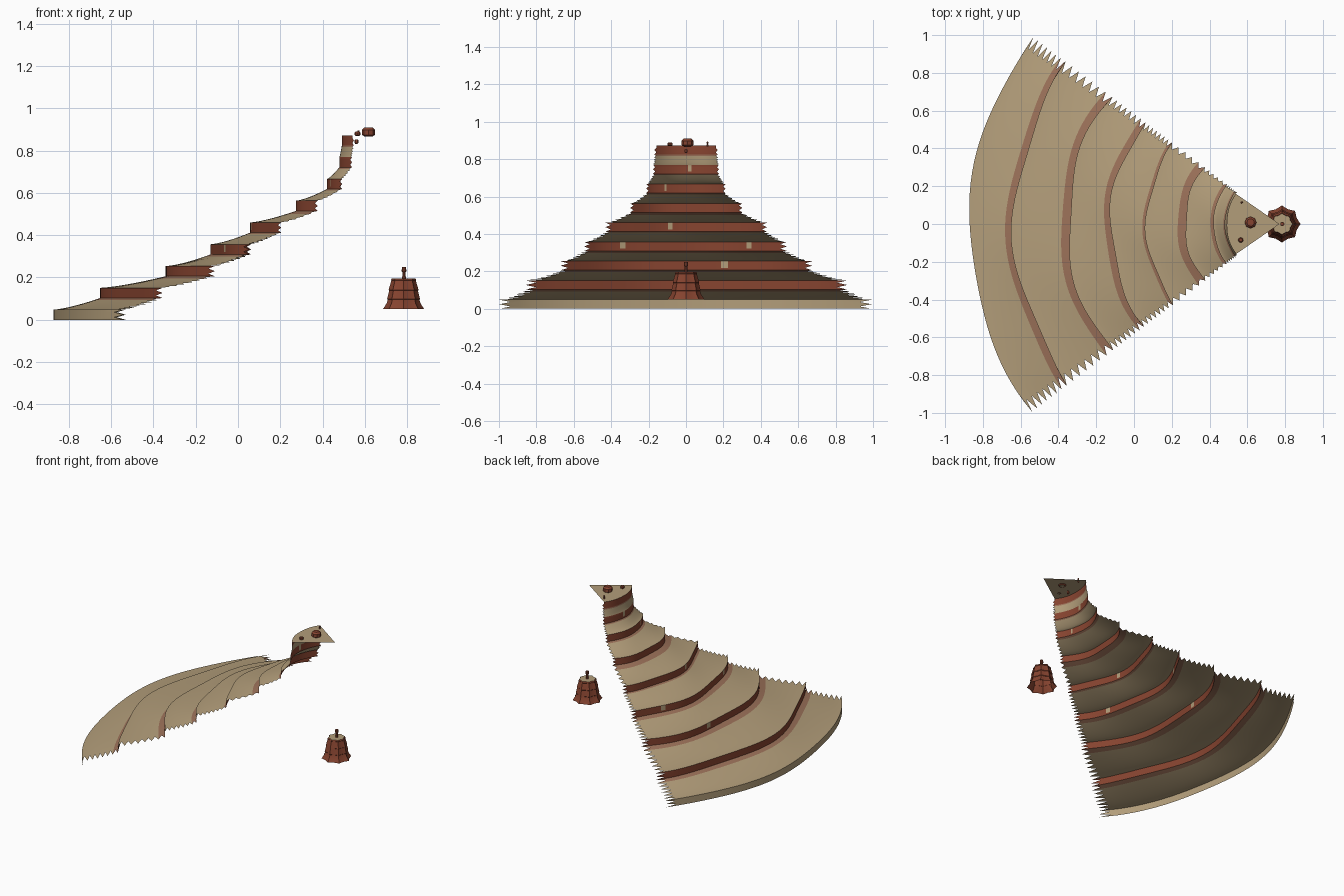
import bpy, bmesh, math
from math import sin, cos, radians, pi

cube = bpy.data.objects.get("Cube")
if cube:
    bpy.data.objects.remove(cube, do_unlink=True)


def material(name, rgb):
    m = bpy.data.materials.new(name)
    m.use_nodes = True
    m.diffuse_color = (*rgb, 1)
    m.node_tree.nodes["Principled BSDF"].inputs["Base Color"].default_value = (*rgb, 1)
    return m


SAND = material("sand", (0.45, 0.34, 0.195))
RED = material("red rock", (0.24, 0.057, 0.029))
SCREE = material("reddish scree", (0.33, 0.165, 0.10))


def finish(name, bm, mats, angle=30):
    mesh = bpy.data.meshes.new(name)
    bm.to_mesh(mesh)
    bm.free()
    obj = bpy.data.objects.new(name, mesh)
    bpy.context.collection.objects.link(obj)
    for m in mats:
        mesh.materials.append(m)
    bpy.ops.object.select_all(action='DESELECT')
    obj.select_set(True)
    bpy.context.view_layer.objects.active = obj
    bpy.ops.object.shade_smooth_by_angle(angle=radians(angle))
    return obj


# Terraced slope: a fan around APEX, swept from a stepped radial profile
APEX, COLS = 0.77, 36
TIP, VALLEY = radians(37.3), radians(34.7)
RADII = [1.65, 1.405, 1.12, 0.895, 0.705, 0.50, 0.35, 0.29, 0.28]
CLIFF = 0.048


def radius(band, theta):
    wave = 0.006 if band == 0 else 0.013
    if band > 5:
        wave = 0.004
    return RADII[band] * (1 + wave * (sin(9 * theta + 2.1 * band) - (band == 0)))


# Each row: outer band, inner band, blend, height, material of the strip above
rows = []
for band in range(len(RADII)):
    base = 0.103 * band if band else 0
    for k in range(4):
        rows.append((band, band, 0, base + CLIFF * k / 4, 1 if band else 0))
    top = base + CLIFF
    if band == len(RADII) - 1:
        rows.append((band, band, 0, top, 0))
        break
    steps = 14 if band < 4 else 10
    scree = 1 if band in (3, 5, 6, 7) else 2
    rise = 0.103 * (band + 1) - top
    for k in range(steps):
        t = k / steps
        rows.append((band, band + 1, t, top + rise * t ** 1.35,
                     2 if k >= steps - scree else 0))

bm = bmesh.new()
grid = []
for i, (a, b, t, z, _) in enumerate(rows):
    line = []
    for j in range(COLS + 1):
        theta = VALLEY * (2 * j / COLS - 1)
        if j in (0, COLS) and i % 2 == 0 and i < len(rows) - 1:
            theta = math.copysign(TIP, theta)      # saw-toothed side edges
        r = radius(a, theta) * (1 - t) + radius(b, theta) * t
        line.append(bm.verts.new((APEX - r * cos(theta), r * sin(theta), z)))
    grid.append(line)

# Pale ledges: band -> columns where the cliff shows sand
ledges = {2: (23,), 3: (6, 29), 4: (14,), 6: (8,), 7: (19, 20)}
for i in range(len(rows) - 1):
    band, mat = rows[i][0], rows[i][4]
    for j in range(COLS):
        f = bm.faces.new((grid[i][j], grid[i + 1][j], grid[i + 1][j + 1], grid[i][j + 1]))
        f.material_index = mat
        upper = rows[i][3] > 0.103 * band + 0.01
        if mat == 1 and upper and j in ledges.get(band, ()):
            f.material_index = 0
# flat summit
tip = bm.verts.new((APEX, 0, rows[-1][3]))
for j in range(COLS):
    bm.faces.new((grid[-1][j], tip, grid[-1][j + 1]))
finish("terraced_slope", bm, [SAND, RED, SCREE])
SUMMIT = rows[-1][3]


# Lathed rock with optional lobes and a coloured cap
def rock(name, centre, profile, sides, lobe=1.0, cap=0):
    bm = bmesh.new()
    rings = []
    for r, z in profile:
        rings.append([bm.verts.new((
            centre[0] + r * (lobe if k % 2 else 1) * cos(2 * pi * k / sides),
            centre[1] + r * (lobe if k % 2 else 1) * sin(2 * pi * k / sides),
            centre[2] + z)) for k in range(sides)])
    for low, high in zip(rings, rings[1:]):
        for k in range(sides):
            n = (k + 1) % sides
            bm.faces.new((low[k], low[n], high[n], high[k]))
    bm.faces.new(rings[-1]).material_index = cap
    return finish(name, bm, [RED, SAND], 25)


# Lone butte with stepped tiers, sandy cap and thin spire
rock("butte", (0.783, 0, 0.05),
     [(0.098, 0), (0.08, 0.028), (0.075, 0.045), (0.078, 0.048), (0.068, 0.088),
      (0.071, 0.091), (0.058, 0.135), (0.060, 0.138), (0.056, 0.146)], 16, 0.86, cap=1)
rock("butte_spire", (0.785, 0, 0.194),
     [(0.009, 0), (0.007, 0.03), (0.011, 0.036), (0.010, 0.056)], 8)

# Boulders on the summit
BOULDER = [(0.018, 0), (0.031, 0.009), (0.031, 0.032), (0.02, 0.043)]
rock("summit_boulder", (0.617, 0.008, SUMMIT - 0.006), BOULDER, 8)
rock("small_boulder", (0.565, -0.085, SUMMIT - 0.002),
     [(r * 0.45, z * 0.45) for r, z in BOULDER], 8)
rock("summit_spire", (0.57, 0.115, SUMMIT - 0.004),
     [(0.006, 0), (0.004, 0.015), (0.006, 0.018), (0.004, 0.027)], 6)
# loose stone hanging under the summit
rock("loose_stone", (0.56, 0.0, SUMMIT - 0.04),
     [(r * 0.3, z * 0.5) for r, z in BOULDER], 6)
